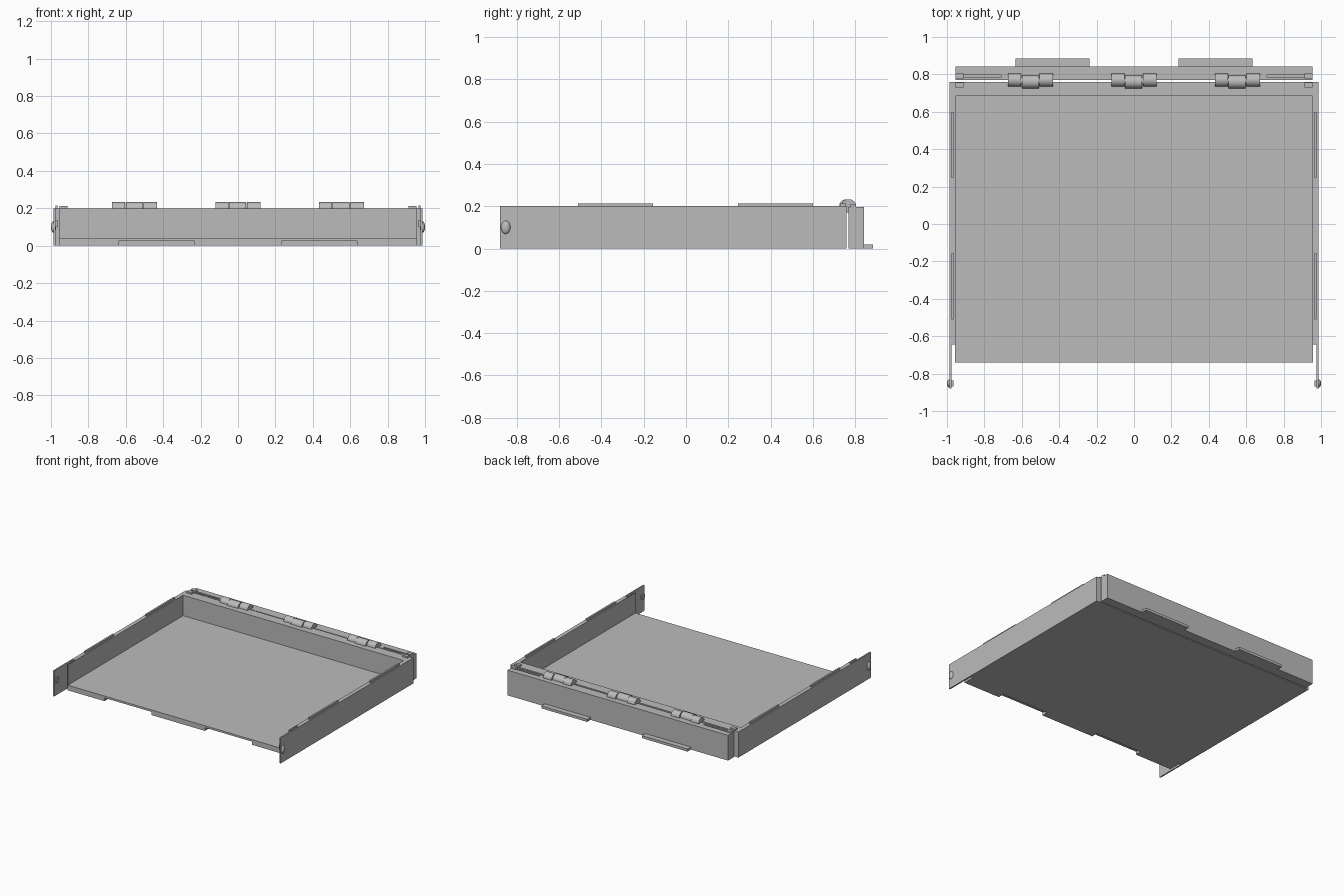
import bpy, bmesh, math
from mathutils import Matrix, Vector

cube = bpy.data.objects.get("Cube")
if cube:
    bpy.data.objects.remove(cube, do_unlink=True)

grey = bpy.data.materials.new("plain grey")
grey.use_nodes = True
GREY = (0.5, 0.5, 0.5, 1)
grey.diffuse_color = GREY
grey.node_tree.nodes["Principled BSDF"].inputs["Base Color"].default_value = GREY


def finish(name, bm):
    bmesh.ops.recalc_face_normals(bm, faces=bm.faces)
    mesh = bpy.data.meshes.new(name)
    bm.to_mesh(mesh)
    bm.free()
    mesh.materials.append(grey)
    obj = bpy.data.objects.new(name, mesh)
    bpy.context.collection.objects.link(obj)
    return obj


def box(name, x, y, z):
    bm = bmesh.new()
    spans = [sorted(s) for s in (x, y, z)]
    size = [b - a for a, b in spans]
    centre = Vector([(a + b) / 2 for a, b in spans])
    bmesh.ops.create_cube(bm, size=1, matrix=Matrix.Translation(centre) @ Matrix.Diagonal((*size, 1)))
    return finish(name, bm)


def prism(name, outline, x0, x1):
    """Extrude a (y, z) outline along x."""
    bm = bmesh.new()
    face = bm.faces.new([bm.verts.new((x0, y, z)) for y, z in outline])
    ext = bmesh.ops.extrude_face_region(bm, geom=[face], use_keep_orig=True)
    bmesh.ops.translate(bm, vec=(x1 - x0, 0, 0), verts=[v for v in ext["geom"] if isinstance(v, bmesh.types.BMVert)])
    return finish(name, bm)


def smooth(obj):
    bpy.ops.object.select_all(action='DESELECT')
    obj.select_set(True)
    bpy.context.view_layer.objects.active = obj
    bpy.ops.object.shade_smooth_by_angle(angle=math.radians(35))


def cut(obj, x, y, z):
    cutter = box("cutter", x, y, z)
    mod = obj.modifiers.new("cut", 'BOOLEAN')
    mod.operation, mod.solver, mod.object = 'DIFFERENCE', 'EXACT', cutter
    bpy.context.view_layer.objects.active = obj
    bpy.ops.object.modifier_apply(modifier=mod.name)
    bpy.data.objects.remove(cutter, do_unlink=True)


# Tray: open front, floor, back wall and side walls that run on as thin ears
tray = box("tray", (-0.986, 0.986), (-0.88, 0.76), (0, 0.2))
cut(tray, (-0.955, 0.955), (-1, 0.685), (0.04, 0.3))
cut(tray, (-0.975, 0.975), (-1, -0.74), (-0.1, 0.3))
for s in (-1, 1):
    cut(tray, (s * 0.957, s * 0.975), (-0.8, -0.645), (-0.1, 0.3))
    cut(tray, (s * 0.232, s * 0.638), (-0.8, -0.69), (-0.1, 0.025))

# Hinged flap behind the back wall, with a groove near each end
flap = box("rear_flap", (-0.955, 0.955), (0.77, 0.843), (0, 0.197))
for s in (-1, 1):
    cut(flap, (s * 0.71, s * 0.945), (0.784, 0.796), (0.185, 0.3))

for s, side in ((1, "left"), (-1, "right")):
    # Locating tabs on the flap foot and the wall rims
    box(side + "_flap_tab", (s * 0.237, s * 0.633), (0.83, 0.885), (0, 0.02))
    for y, end in ((-0.51, "front"), (0.245, "rear")):
        box(f"{side}_{end}_rim_tab", (s * 0.964, s * 0.977), (y, y + 0.355), (0.19, 0.214))
    # Latch blocks either side of the gap
    box(side + "_wall_latch", (s * 0.912, s * 0.955), (0.73, 0.757), (0.19, 0.213))
    box(side + "_flap_latch", (s * 0.912, s * 0.955), (0.778, 0.804), (0.18, 0.21))
    # Button through the ear: domed outside, block inside
    bm = bmesh.new()
    bmesh.ops.create_uvsphere(bm, u_segments=24, v_segments=12, radius=1,
                              matrix=Matrix.Translation((s * 0.986, -0.853, 0.1)) @ Matrix.Diagonal((0.014, 0.022, 0.031, 1)))
    smooth(finish(side + "_button", bm))
    box(side + "_button_block", (s * 0.965, s * 0.98), (-0.87, -0.836), (0.1, 0.138))


def knuckle(name, y, x0, x1):
    """Rounded barrel with a tapered foot sunk into the rim."""
    arc = [(y + 0.035 * math.cos(a), 0.2 + 0.033 * math.sin(a))
           for a in (math.pi * i / 16 for i in range(17))]
    foot = [(y - 0.035, 0.195), (y - 0.012, 0.17), (y + 0.012, 0.17), (y + 0.035, 0.195)]
    smooth(prism(name, arc + foot, x0, x1))


# Three hinges, each with two flap knuckles around one wall knuckle
for x, label in ((-0.553, "right"), (0, "middle"), (0.553, "left")):
    knuckle(label + "_hinge_flap_knuckle_a", 0.77, x - 0.12, x - 0.051)
    knuckle(label + "_hinge_wall_knuckle", 0.76, x - 0.047, x + 0.044)
    knuckle(label + "_hinge_flap_knuckle_b", 0.77, x + 0.048, x + 0.12)
    smooth(prism(label + "_hinge_pin", [(0.765 + 0.02 * math.cos(t), 0.205 + 0.02 * math.sin(t))
                                        for t in (math.tau * i / 16 for i in range(16))], x - 0.118, x + 0.118))
